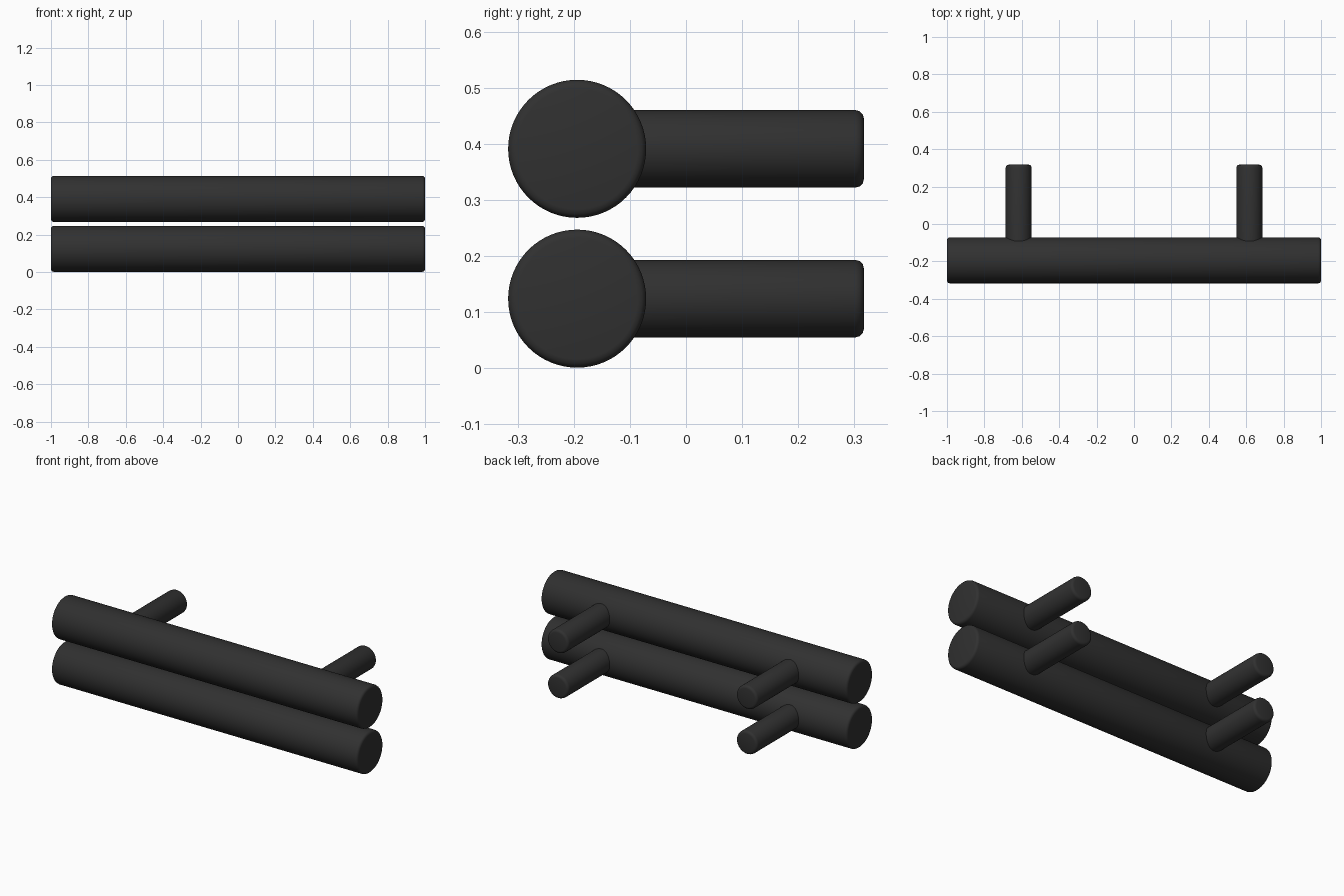
import bpy
import bmesh
import math
from mathutils import Matrix

if "Cube" in bpy.data.objects:
    bpy.data.objects.remove(bpy.data.objects["Cube"])

black = bpy.data.materials.new("matte black")
black.diffuse_color = (0.03, 0.03, 0.03, 1)
black.use_nodes = True
black.node_tree.nodes["Principled BSDF"].inputs["Base Color"].default_value = black.diffuse_color

BAR_R, POST_R, CHAMFER = 0.123, 0.069, 0.015
BAR_Y, BACK_Y, POST_X = -0.194, 0.317, 0.617


def rod(name, radius, length, centre, turn, both_ends):
    """Round rod with a small rounded rim on one or both ends."""
    bm = bmesh.new()
    bmesh.ops.create_cone(bm, cap_ends=True, segments=64, radius1=radius,
                          radius2=radius, depth=length)
    rims = [e for e in bm.edges
            if abs(e.verts[0].co.z - e.verts[1].co.z) < 1e-5
            and (both_ends or e.verts[0].co.z > 0)]
    bmesh.ops.bevel(bm, geom=rims, offset=CHAMFER, segments=3,
                    profile=0.5, affect='EDGES')
    bm.transform(turn)
    mesh = bpy.data.meshes.new(name)
    bm.to_mesh(mesh)
    bm.free()
    mesh.materials.append(black)
    obj = bpy.data.objects.new(name, mesh)
    obj.location = centre
    bpy.context.collection.objects.link(obj)
    bpy.ops.object.select_all(action='DESELECT')
    obj.select_set(True)
    bpy.context.view_layer.objects.active = obj
    bpy.ops.object.shade_smooth_by_angle(angle=math.radians(35))
    return obj


along_x = Matrix.Rotation(math.pi / 2, 4, 'Y')
along_y = Matrix.Rotation(-math.pi / 2, 4, 'X')

# Two stacked pull handles, each a grip bar on two mounting posts
for level, z in (("lower", 0.124), ("upper", 0.391)):
    rod(level + "_grip_bar", BAR_R, 2.0, (0, BAR_Y, z), along_x, True)
    for side, x in (("left", -POST_X), ("right", POST_X)):
        rod(f"{level}_{side}_post", POST_R, BACK_Y - BAR_Y,
            (x, (BACK_Y + BAR_Y) / 2, z), along_y, False)
